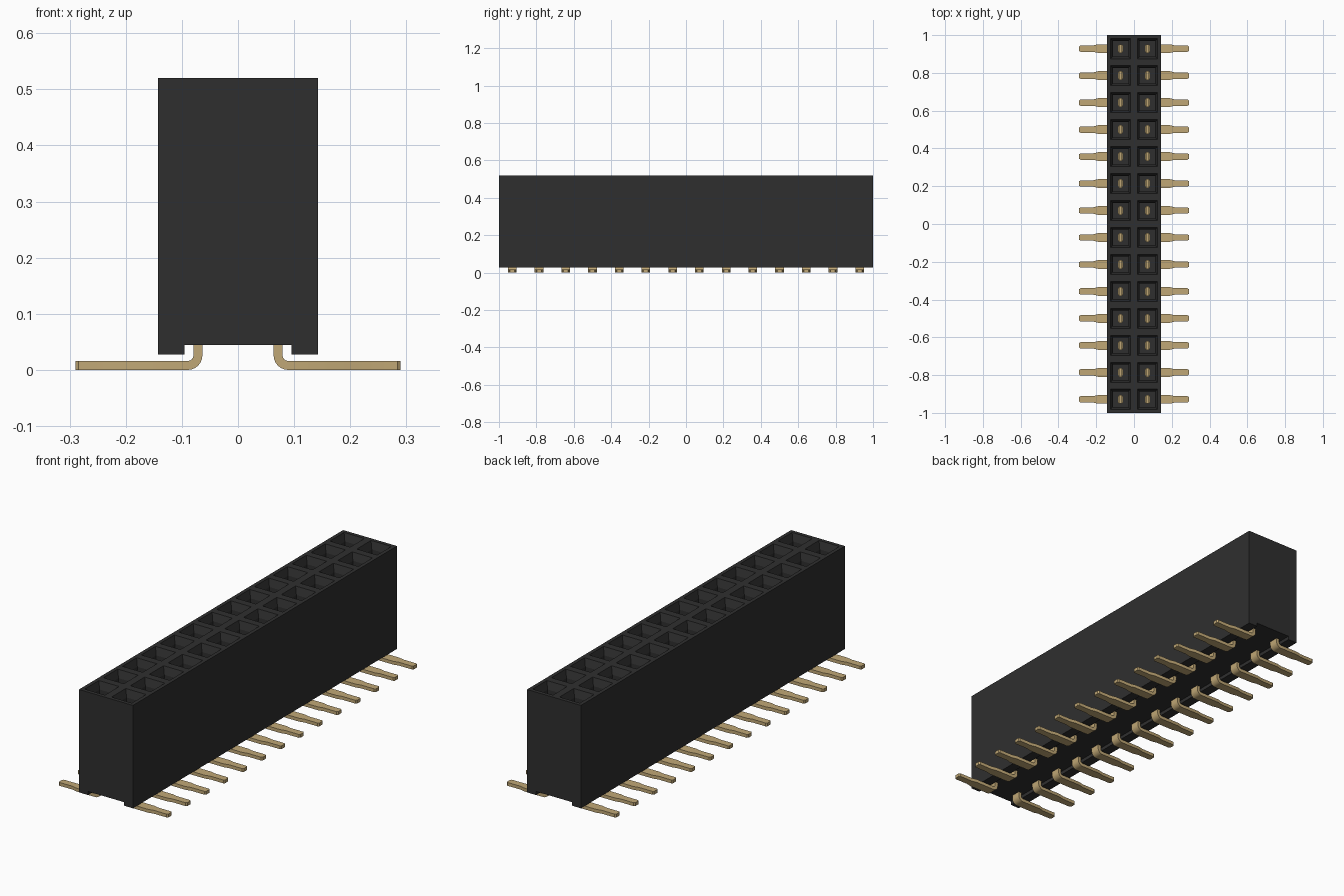
import bpy, bmesh, math
from mathutils import Vector

cube = bpy.data.objects.get("Cube")
if cube:
    bpy.data.objects.remove(cube, do_unlink=True)

ROWS = 14
PITCH = 2 / ROWS
TOP = 0.52
HOLE_FLOOR = 0.12


def material(name, color):
    mat = bpy.data.materials.new(name)
    mat.use_nodes = True
    mat.diffuse_color = color
    bsdf = mat.node_tree.nodes["Principled BSDF"]
    bsdf.inputs["Base Color"].default_value = color
    bsdf.inputs["Roughness"].default_value = 0.6
    return mat


def finish(bm, name, mat):
    bmesh.ops.recalc_face_normals(bm, faces=bm.faces)
    mesh = bpy.data.meshes.new(name)
    bm.to_mesh(mesh)
    bm.free()
    mesh.materials.append(mat)
    obj = bpy.data.objects.new(name, mesh)
    bpy.context.collection.objects.link(obj)
    return obj


def add_box(bm, center, size):
    made = bmesh.ops.create_cube(bm, size=1)["verts"]
    bmesh.ops.scale(bm, vec=size, verts=made)
    bmesh.ops.translate(bm, vec=center, verts=made)


black = material("black plastic", (0.028, 0.028, 0.028, 1))
gold = material("gold metal", (0.53, 0.39, 0.18, 1))

# Housing: notched profile extruded along its length
bm = bmesh.new()
half = [(PITCH, TOP), (PITCH, 0.027), (0.095, 0.027), (0.095, 0.044)]
outline = half + [(-x, z) for x, z in reversed(half)]
face = bm.faces.new([bm.verts.new((x, -1, z)) for x, z in outline])
ext = bmesh.ops.extrude_face_region(bm, geom=[face])["geom"]
bmesh.ops.translate(bm, vec=(0, 2, 0),
                    verts=[g for g in ext if isinstance(g, bmesh.types.BMVert)])
bmesh.ops.recalc_face_normals(bm, faces=bm.faces)


def slice_at(co, normal):
    bmesh.ops.bisect_plane(bm, geom=bm.verts[:] + bm.edges[:] + bm.faces[:],
                           plane_co=co, plane_no=normal)


# Cut the top into one cell per socket
slice_at((0, 0, 0), (1, 0, 0))
for i in range(1, ROWS):
    slice_at((0, -1 + i * PITCH, 0), (0, 1, 0))
bm.normal_update()
cells = [f for f in bm.faces if f.normal.z > 0.9 and f.calc_center_median().z > TOP - 0.01]

# Sockets: rim, sloped lead-in, then a straight shaft
bmesh.ops.inset_individual(bm, faces=cells, thickness=0.025)
bmesh.ops.inset_individual(bm, faces=cells, thickness=0.018, depth=-0.035)
floors = bmesh.ops.extrude_discrete_faces(bm, faces=cells)["faces"]
for f in floors:
    for v in f.verts:
        v.co.z = HOLE_FLOOR
finish(bm, "housing", black)


# Contacts: bent foot swept as a rectangle, with a two-leaf fork inside the socket
def contact_mesh(bm, side, y):
    t, wide, narrow = 0.008, 0.023, 0.017
    r = 0.018
    mid = PITCH / 2
    # each station: centre x, centre z, angle of the thickness direction, half width
    stations = [(mid, 0.15, 0, wide)]
    for k in range(7):
        a = k / 6 * math.pi / 2
        stations.append((mid + r * (1 - math.cos(a)), t + r * (1 - math.sin(a)), a, wide))
    quarter = math.pi / 2
    stations += [(0.19, t, quarter, wide), (0.215, t, quarter, narrow),
                 (0.284, t, quarter, narrow), (0.29, t, quarter, narrow - 0.005)]
    rings = []
    for x, z, a, w in stations:
        n = Vector((math.cos(a), 0, math.sin(a))) * t
        ring = []
        for s, q in ((1, 1), (1, -1), (-1, -1), (-1, 1)):
            ring.append(bm.verts.new((side * (x + s * n.x), y + q * w, z + s * n.z)))
        rings.append(ring)
    for a, b in zip(rings, rings[1:]):
        for j in range(4):
            k = (j + 1) % 4
            bm.faces.new((a[j], a[k], b[k], b[j]))
    bm.faces.new(rings[0])
    bm.faces.new(rings[-1])
    for s in (-1, 1):
        add_box(bm, (side * mid + s * 0.009, y, 0.265), (0.007, 0.036, 0.27))


for name, side in (("left_contacts", 1), ("right_contacts", -1)):
    bm = bmesh.new()
    for i in range(ROWS):
        contact_mesh(bm, side, -1 + (i + 0.5) * PITCH)
    obj = finish(bm, name, gold)
    bpy.ops.object.select_all(action="DESELECT")
    obj.select_set(True)
    bpy.context.view_layer.objects.active = obj
    bpy.ops.object.shade_smooth_by_angle(angle=math.radians(30))
